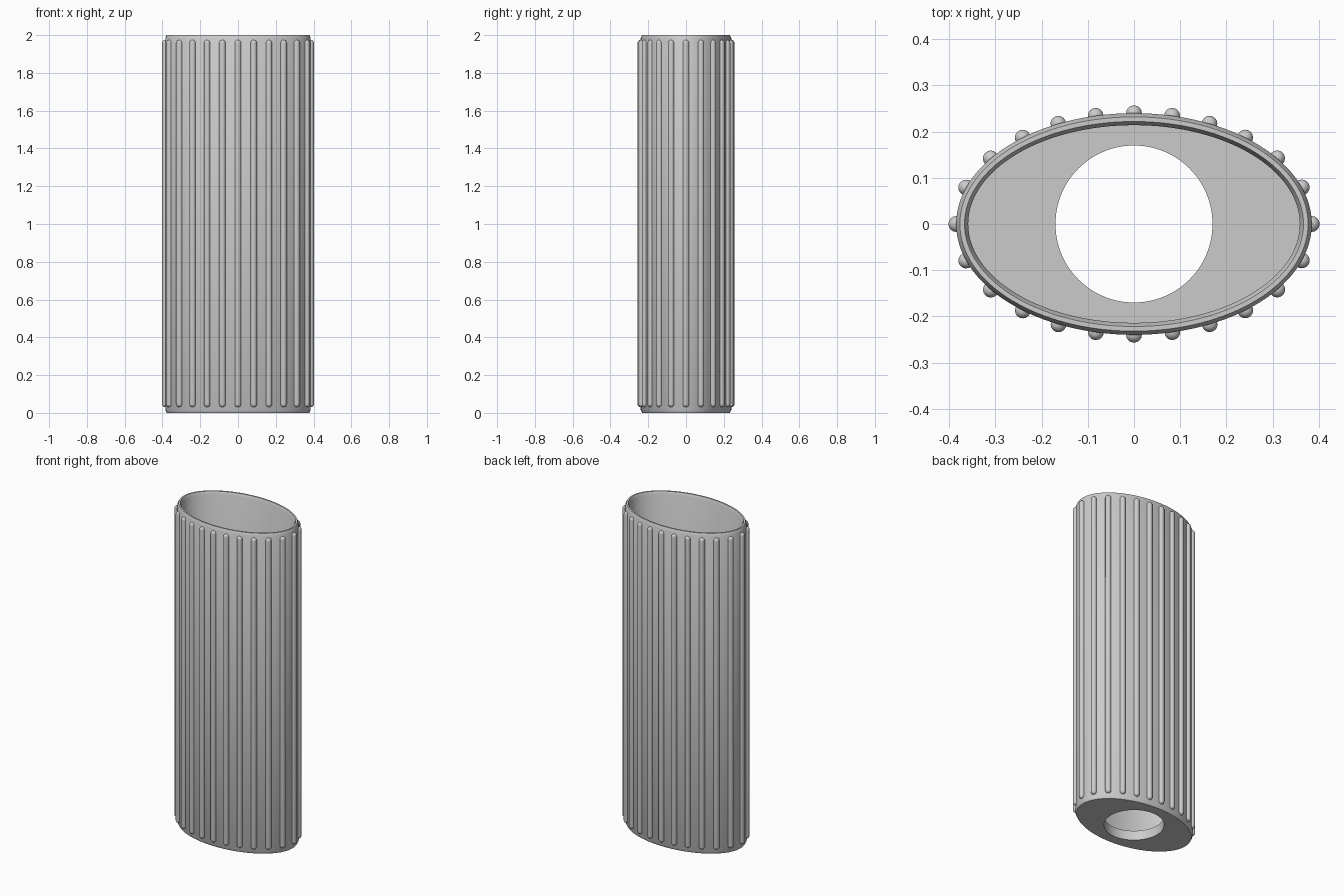
import bpy, bmesh, math

cube = bpy.data.objects.get("Cube")
if cube:
    bpy.data.objects.remove(cube, do_unlink=True)

A, B, H = 0.385, 0.24, 2.0      # outer half-width, half-depth, height
WALL, BEVEL = 0.026, 0.008      # wall thickness, rim bevel
FLOOR, HOLE = 0.06, 0.17        # floor thickness, hole radius
RIBS, RIB_R = 24, 0.017

grey = bpy.data.materials.new("light grey")
grey.use_nodes = True
colour = (0.6, 0.6, 0.6, 1)
grey.diffuse_color = colour
grey.node_tree.nodes["Principled BSDF"].inputs["Base Color"].default_value = colour


def finish(bm, name):
    bmesh.ops.recalc_face_normals(bm, faces=bm.faces)
    mesh = bpy.data.meshes.new(name)
    bm.to_mesh(mesh)
    bm.free()
    mesh.materials.append(grey)
    obj = bpy.data.objects.new(name, mesh)
    bpy.context.collection.objects.link(obj)
    bpy.ops.object.select_all(action="DESELECT")
    obj.select_set(True)
    bpy.context.view_layer.objects.active = obj
    bpy.ops.object.shade_smooth_by_angle(angle=math.radians(30))
    return obj


def loft(bm, rings, segments, closed=False, centre=(0, 0)):
    """Bridge elliptical rings given as (half-width, half-depth, z)."""
    loops = []
    for a, b, z in rings:
        turns = [math.tau * i / segments for i in range(segments)]
        loops.append([bm.verts.new((centre[0] + a * math.cos(t),
                                    centre[1] + b * math.sin(t), z)) for t in turns])
    pairs = list(zip(loops, loops[1:]))
    if closed:
        pairs.append((loops[-1], loops[0]))
    else:
        bm.faces.new(loops[0])
        bm.faces.new(loops[-1])
    for low, high in pairs:
        for i in range(segments):
            j = (i + 1) % segments
            bm.faces.new((low[i], low[j], high[j], high[i]))


def inset(d, z):
    return (A - d, B - d, z)


# Hollow oval sleeve with bevelled rims and a round hole in its floor
bm = bmesh.new()
loft(bm, [inset(BEVEL, 0), inset(0, BEVEL * 2),
          inset(0, H - BEVEL * 2), inset(BEVEL, H),
          inset(WALL - BEVEL, H), inset(WALL, H - BEVEL * 2),
          inset(WALL, FLOOR), (HOLE, HOLE, FLOOR), (HOLE, HOLE, 0)],
     128, closed=True)
finish(bm, "oval_sleeve")

# Positions evenly spaced by distance around the oval
STEPS = 4800
points = [(A * math.cos(math.tau * i / STEPS), B * math.sin(math.tau * i / STEPS))
          for i in range(STEPS + 1)]
lengths = [0]
for p, q in zip(points, points[1:]):
    lengths.append(lengths[-1] + math.dist(p, q))
spots, k = [], 0
for i in range(RIBS):
    while lengths[k] < lengths[-1] * i / RIBS:
        k += 1
    spots.append(points[k])

# Round-ended grip ribs half sunk into the wall
low, high = 0.03 + RIB_R, H - 0.025 - RIB_R
arc = [math.radians(d) for d in range(0, 81, 16)]
ends = [(RIB_R * math.cos(t), RIB_R * math.sin(t)) for t in arc]
profile = [(r, r, low - h) for r, h in reversed(ends)]
profile += [(r, r, high + h) for r, h in ends]
bm = bmesh.new()
for spot in spots:
    loft(bm, profile, 16, centre=spot)
finish(bm, "grip_ribs")
